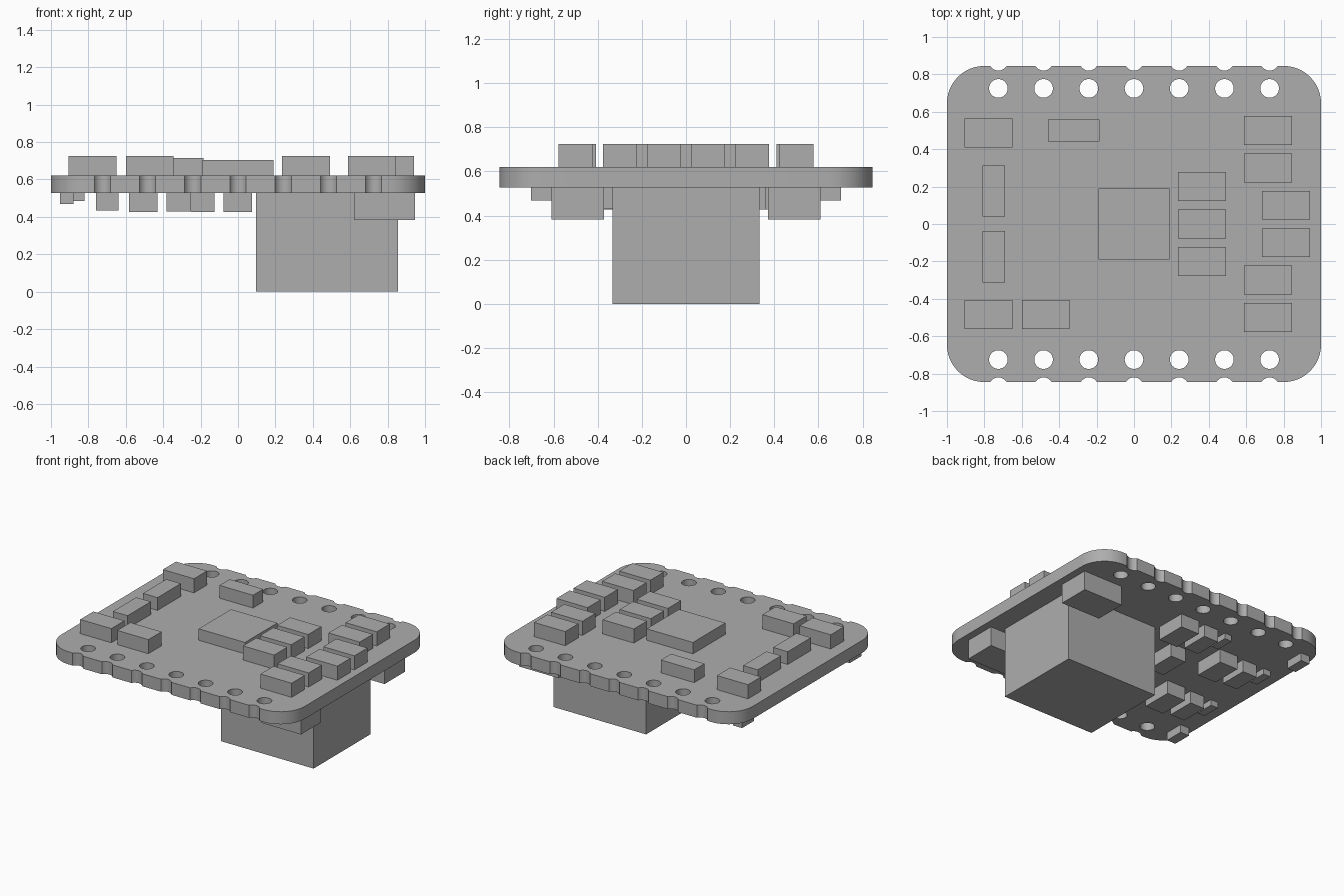
import bpy
from math import cos, sin, pi, radians

cube = bpy.data.objects.get("Cube")
if cube:
    bpy.data.objects.remove(cube)

grey = bpy.data.materials.new("plain_grey")
grey.use_nodes = True
grey.diffuse_color = (0.42, 0.42, 0.42, 1)
grey.node_tree.nodes["Principled BSDF"].inputs["Base Color"].default_value = (0.42, 0.42, 0.42, 1)

BOTTOM, TOP = 0.527, 0.62
HALF_Y, CORNER = 0.845, 0.2
PIN_XS = [i * 0.2417 for i in range(-3, 4)]


def arc(cx, cy, r, start, end, steps):
    """Points along an arc, angles in degrees."""
    angles = [radians(start + (end - start) * i / steps) for i in range(steps + 1)]
    return [(cx + r * cos(a), cy + r * sin(a)) for a in angles]


def box(name, x0, x1, y0, y1, z0, z1):
    bpy.ops.mesh.primitive_cube_add(size=1, location=((x0 + x1) / 2, (y0 + y1) / 2, (z0 + z1) / 2))
    ob = bpy.context.object
    ob.name = name
    ob.scale = (x1 - x0, y1 - y0, z1 - z0)
    ob.data.materials.append(grey)


# Circuit board: rounded outline with edge notches, plus pin holes
outline = []
for side in (1, -1):
    half = arc(1 - CORNER, HALF_Y - CORNER, CORNER, 0, 90, 12)
    for x in reversed(PIN_XS):
        half += arc(x, HALF_Y + 0.025, 0.05, -30, -150, 8)
    half += arc(CORNER - 1, HALF_Y - CORNER, CORNER, 90, 180, 12)
    outline += [(side * x, side * y) for x, y in half]
loops = [outline]
for y in (-0.725, 0.725):
    loops += [arc(x, y, 0.05, 0, 345, 23) for x in PIN_XS]

curve = bpy.data.curves.new("board_outline", "CURVE")
curve.dimensions = "2D"
curve.fill_mode = "BOTH"
curve.extrude = (TOP - BOTTOM) / 2
for loop in loops:
    spline = curve.splines.new("POLY")
    spline.points.add(len(loop) - 1)
    for point, (x, y) in zip(spline.points, loop):
        point.co = (x, y, 0, 1)
    spline.use_cyclic_u = True
board = bpy.data.objects.new("circuit_board", curve)
board.location.z = (TOP + BOTTOM) / 2
bpy.context.collection.objects.link(board)
bpy.ops.object.select_all(action="DESELECT")
board.select_set(True)
bpy.context.view_layer.objects.active = board
bpy.ops.object.convert(target="MESH")
board = bpy.context.object
board.data.materials.clear()
board.data.materials.append(grey)
bpy.ops.object.mode_set(mode="EDIT")
bpy.ops.mesh.select_all(action="SELECT")
bpy.ops.mesh.remove_doubles(threshold=0.0001)
bpy.ops.mesh.normals_make_consistent(inside=False)
bpy.ops.object.mode_set(mode="OBJECT")
bpy.ops.object.shade_smooth_by_angle(angle=radians(30))

# Large parts: processor on top, connector and its supports below
box("processor", -0.19, 0.19, -0.19, 0.19, TOP, 0.705)
box("connector_body", 0.095, 0.855, -0.333, 0.333, 0, BOTTOM)
for name, s in (("back", 1), ("front", -1)):
    y0, y1 = sorted((s * 0.372, s * 0.61))
    box(name + "_support", 0.62, 0.945, y0, y1, 0.383, BOTTOM)
    y0, y1 = sorted((s * 0.56, s * 0.702))
    box(name + "_corner_tab", -0.953, -0.88, y0, y1, 0.468, BOTTOM)

# Equal chips on top, as centre positions grouped in columns
columns = {-0.777: (0.487, -0.484), -0.472: (-0.484,), 0.363: (0.2, 0, -0.2),
           0.717: (0.5, 0.3, -0.3, -0.5), 0.813: (0.1, -0.1)}
for x, ys in columns.items():
    for y in ys:
        box("top_chip", x - 0.128, x + 0.128, y - 0.077, y + 0.077, TOP, 0.725)
for y in (0.177, -0.175):
    box("upright_chip", -0.81, -0.69, y - 0.137, y + 0.137, TOP, 0.715)
box("back_chip", -0.46, -0.185, 0.44, 0.56, TOP, 0.715)

# Groups of stepped chips underneath: wide, medium and slim
for x, y in ((0.075, 0.357), (-0.43, 0.16), (-0.43, -0.39)):
    box("wide_under_chip", x - 0.152, x, y, y + 0.23, 0.427, BOTTOM)
    box("medium_under_chip", x - 0.33, x - 0.21, y + 0.01, y + 0.22, 0.435, BOTTOM)
    box("slim_under_chip", x - 0.45, x - 0.39, y + 0.08, y + 0.22, 0.484, BOTTOM)
box("inner_under_chip", -0.25, -0.125, 0.01, 0.24, 0.427, BOTTOM)
box("hidden_under_chip", -0.383, -0.25, -0.5, -0.28, 0.43, BOTTOM)
